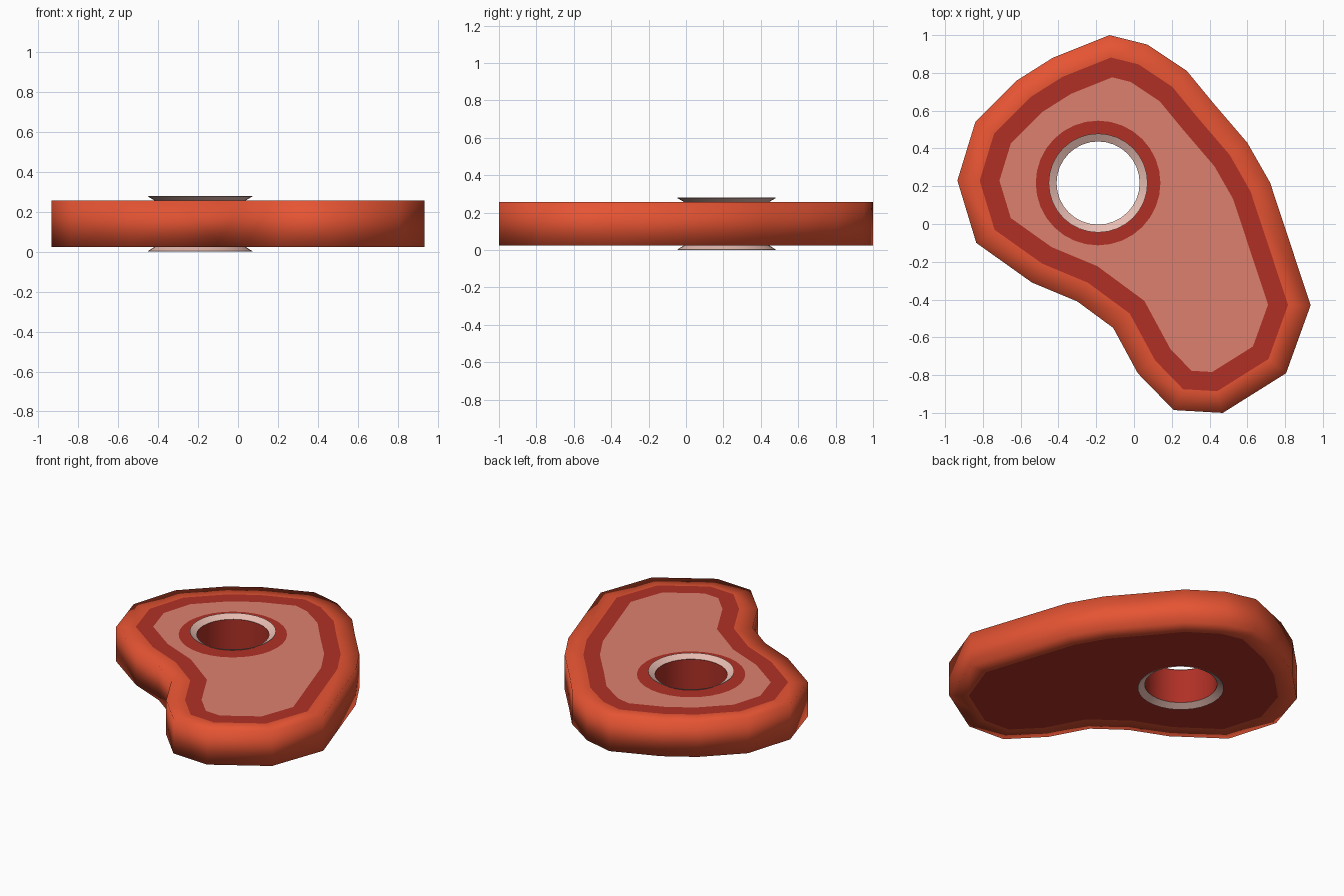
import bpy, bmesh, math
from mathutils import Vector

if "Cube" in bpy.data.objects:
    bpy.data.objects.remove(bpy.data.objects["Cube"])

Z0, Z1, ZT = 0.025, 0.257, 0.28          # slab bottom, slab top, bone lip top
CX, CY, SIDES = -0.19, 0.217, 32         # bone hole


def material(name, hexcol):
    def lin(c):
        return c / 12.92 if c <= 0.04045 else ((c + 0.055) / 1.055) ** 2.4
    m = bpy.data.materials.new(name)
    m.diffuse_color = [lin(int(hexcol[i:i + 2], 16) / 255) for i in (0, 2, 4)] + [1]
    m.use_nodes = True
    m.node_tree.nodes["Principled BSDF"].inputs["Base Color"].default_value = m.diffuse_color
    return m


ORANGE = material("orange rind", "E65433")
DARK = material("dark red", "B03026")
PINK = material("pink meat", "DC806D")
BONE = material("pale bone", "E8BDB2")

# slab outline, clockwise from the top point
OUTLINE = [(-0.13, 1.0), (0.07, 0.95), (0.28, 0.81), (0.42, 0.64), (0.60, 0.43),
           (0.72, 0.22), (0.935, -0.43), (0.805, -0.79), (0.47, -1.0), (0.21, -0.985),
           (0.02, -0.79), (-0.11, -0.55), (-0.30, -0.41), (-0.54, -0.31),
           (-0.835, -0.10), (-0.935, 0.23), (-0.84, 0.54), (-0.62, 0.76), (-0.43, 0.88)]


def inset(points, d):
    """Move a clockwise outline inward by d with mitred corners."""
    out, n = [], len(points)
    for i in range(n):
        a, b, c = (Vector(points[(i + k) % n]) for k in (-1, 0, 1))
        e, f = (b - a).normalized(), (c - b).normalized()
        n1, n2 = Vector((e.y, -e.x)), Vector((f.y, -f.x))
        m = (n1 + n2).normalized()
        out.append(b + m * d / m.dot(n1))
    return out


def circle(r):
    return [(CX + r * math.cos(-2 * math.pi * i / SIDES),
             CY + r * math.sin(-2 * math.pi * i / SIDES)) for i in range(SIDES)]


def finish(bm, name, mat, smooth):
    me = bpy.data.meshes.new(name)
    for f in bm.faces:
        f.smooth = smooth
    bm.to_mesh(me)
    bm.free()
    me.materials.append(mat)
    ob = bpy.data.objects.new(name, me)
    bpy.context.collection.objects.link(ob)


def skin(name, mat, loops, closed=False, smooth=True):
    """Join matching (points, z) loops, listed top-inside to bottom-outside."""
    bm = bmesh.new()
    rows = [[bm.verts.new((p[0], p[1], z)) for p in pts] for pts, z in loops]
    pairs = list(zip(rows, rows[1:])) + ([(rows[-1], rows[0])] if closed else [])
    n = len(rows[0])
    for a, b in pairs:
        for i in range(n):
            j = (i + 1) % n
            bm.faces.new((a[i], a[j], b[j], b[i]))
    if closed:
        bmesh.ops.recalc_face_normals(bm, faces=bm.faces)
    finish(bm, name, mat, smooth)


def plate(name, mat, outer, hole, z, up):
    """Flat face with a hole."""
    bm = bmesh.new()
    edges = []
    for pts in (outer, hole):
        vs = [bm.verts.new((p[0], p[1], z)) for p in pts]
        edges += [bm.edges.new((vs[i - 1], vs[i])) for i in range(len(vs))]
    bmesh.ops.triangle_fill(bm, edges=edges, use_beauty=True)
    for f in bm.faces:
        f.normal_update()
        if f.normal.z * up < 0:
            f.normal_flip()
    finish(bm, name, mat, False)


ring1, ring2 = inset(OUTLINE, 0.113), inset(OUTLINE, 0.213)

# rounded-looking rind: top band, wall, bottom band
skin("rind", ORANGE, [(ring1, Z1), (OUTLINE, Z1), (OUTLINE, Z0), (ring1, Z0)])
# dark band, meat face and underside
skin("dark_band", DARK, [(ring2, Z1), (ring1, Z1)], smooth=False)
plate("meat_top", PINK, ring2, circle(0.33), Z1, 1)
plate("underside", DARK, ring1, circle(0.222), Z0, -1)
# dark collar round the hole and the hole wall
skin("hole_collar", DARK, [(circle(0.222), Z1), (circle(0.33), Z1)], smooth=False)
skin("hole_wall", DARK, [(circle(0.222), Z0), (circle(0.222), Z1)])
# thin flared bone lips above and below
t = 0.003
for name, za, zb, s in (("bone_lip_top", Z1, ZT, 1), ("bone_lip_bottom", Z0, 0.0, -1)):
    skin(name, BONE, [(circle(0.220), za), (circle(0.262), zb),
                      (circle(0.262), zb - s * t), (circle(0.223), za - s * t)],
         closed=True, smooth=False)
bpy.context.view_layer.update()
for ob in bpy.data.objects:
    if ob.name.startswith("bone_lip"):
        bpy.context.view_layer.objects.active = ob
        ob.select_set(True)
bpy.ops.object.shade_smooth_by_angle(angle=math.radians(35))
